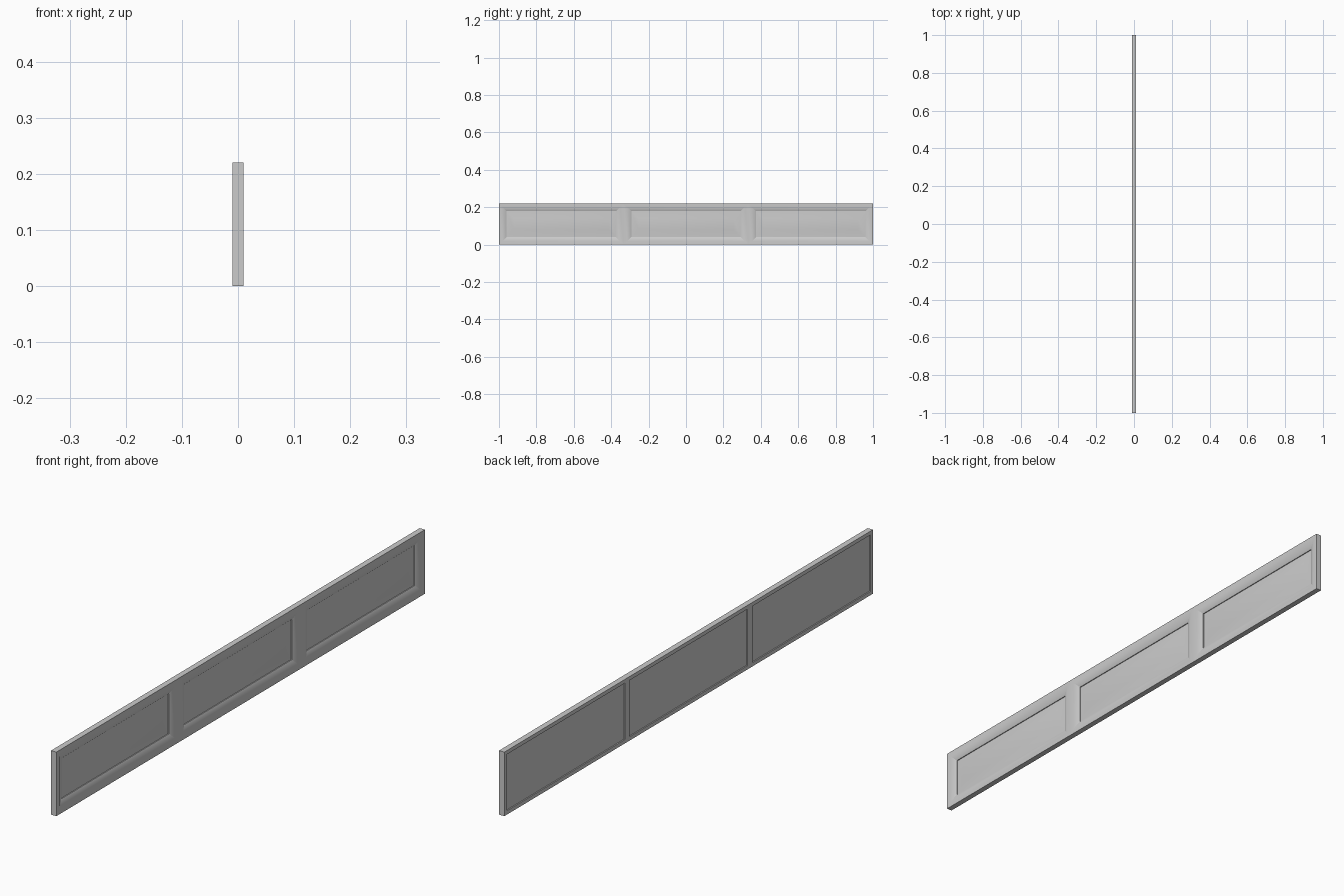
import bpy, bmesh, math

if "Cube" in bpy.data.objects:
    bpy.data.objects.remove(bpy.data.objects["Cube"])

H, CELL = 0.22, 2 / 3        # board height, width of one bay
T = 0.01                     # half thickness


def ring(bm, yc, margin, x):
    """Rectangle of vertices inset from the bay edge at depth x."""
    a, z0, z1 = CELL / 2 - margin, margin, H - margin
    return [bm.verts.new((x, yc + sy * a, z))
            for sy, z in ((-1, z0), (1, z0), (1, z1), (-1, z1))]


def bridge(bm, rings):
    for r, s in zip(rings, rings[1:]):
        for i in range(4):
            j = (i + 1) % 4
            bm.faces.new((r[i], r[j], s[j], s[i]))


def finish(bm, name):
    bmesh.ops.remove_doubles(bm, verts=bm.verts, dist=1e-5)
    bmesh.ops.recalc_face_normals(bm, faces=bm.faces)
    me = bpy.data.meshes.new(name)
    bm.to_mesh(me)
    bm.free()
    ob = bpy.data.objects.new(name, me)
    bpy.context.collection.objects.link(ob)
    bpy.ops.object.select_all(action='DESELECT')
    ob.select_set(True)
    bpy.context.view_layer.objects.active = ob
    bpy.ops.object.shade_smooth_by_angle(angle=math.radians(30))


# Frame: flat face, mitred bevel, step, rear rebate, back face
FRAME = [(0, T), (0.019, T), (0.041, 0.0), (0.041, -0.004),
         (0.013, -0.004), (0.013, -T), (0, -T)]
# Raised panel: back, edge, tongue, raised field
PANEL = [(0.014, -0.007), (0.014, -0.004), (0.041, -0.003), (0.08, 0.003)]

bm = bmesh.new()
for k in (-1, 0, 1):
    rings = [ring(bm, k * CELL, m, x) for m, x in FRAME]
    bridge(bm, rings)
    f, b = rings[0], rings[-1]
    # Outer edges: bottom and top everywhere, ends on the end bays only
    sides = [0, 2] + ([3] if k == -1 else [1] if k == 1 else [])
    for i in sides:
        j = (i + 1) % 4
        bm.faces.new((f[i], f[j], b[j], b[i]))
finish(bm, "frame")

for k, label in ((-1, "left"), (0, "middle"), (1, "right")):
    bm = bmesh.new()
    rings = [ring(bm, k * CELL, m, x) for m, x in PANEL]
    bridge(bm, rings)
    bm.faces.new(rings[0])
    bm.faces.new(rings[-1])
    finish(bm, "raised_panel_" + label)
